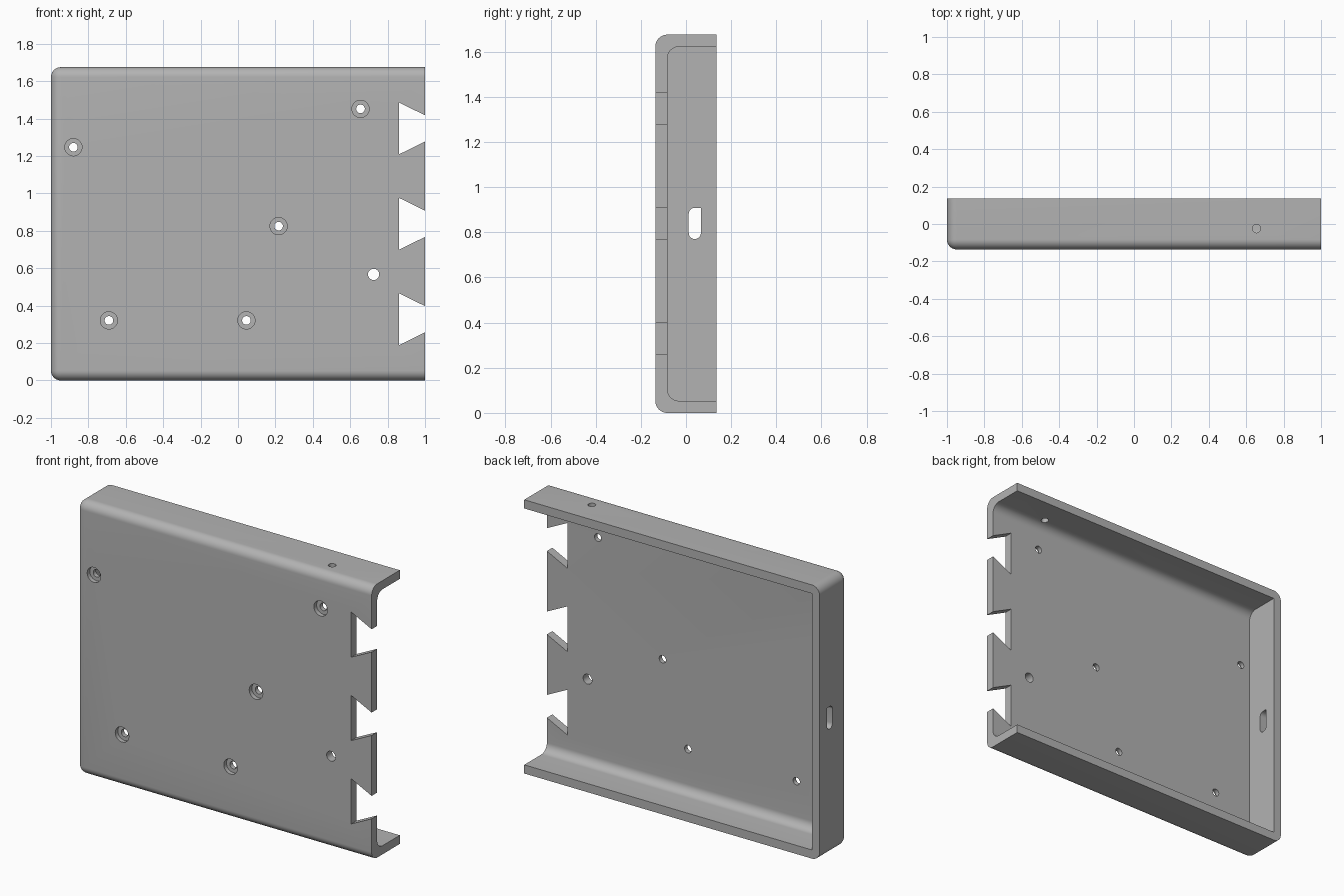
import bpy, bmesh
from math import pi, sin, cos, radians
from mathutils import Vector

cube = bpy.data.objects.get("Cube")
if cube:
    bpy.data.objects.remove(cube, do_unlink=True)

HEIGHT, DEPTH, WALL, R = 1.675, 0.272, 0.053, 0.053
FRONT, BACK = -DEPTH / 2, DEPTH / 2

grey = bpy.data.materials.new("plain grey")
grey.use_nodes = True
colour = (0.45, 0.45, 0.45, 1)
grey.diffuse_color = colour
grey.node_tree.nodes["Principled BSDF"].inputs["Base Color"].default_value = colour


def make_object(name, bm):
    bmesh.ops.recalc_face_normals(bm, faces=bm.faces)
    mesh = bpy.data.meshes.new(name)
    bm.to_mesh(mesh)
    bm.free()
    mesh.materials.append(grey)
    obj = bpy.data.objects.new(name, mesh)
    bpy.context.collection.objects.link(obj)
    return obj


def prism(name, points, direction):
    """Extrude a closed outline of 3D points along a direction."""
    bm = bmesh.new()
    face = bm.faces.new([bm.verts.new(p) for p in points])
    moved = bmesh.ops.extrude_face_region(bm, geom=[face])["geom"]
    verts = [v for v in moved if isinstance(v, bmesh.types.BMVert)]
    bmesh.ops.translate(bm, verts=verts, vec=direction)
    return make_object(name, bm)


def arc(cx, cy, r, start, end, steps=10):
    angles = [radians(start + (end - start) * i / steps) for i in range(steps + 1)]
    return [(cx + r * cos(a), cy + r * sin(a)) for a in angles]


def drill(name, x, z, r, y0, y1):
    ring = arc(x, z, r, 0, 360, 40)[:-1]
    return prism(name, [(px, y0, pz) for px, pz in ring], (0, y1 - y0, 0))


# Outer shell: block rounded on every edge except the rear rim and the open end
bm = bmesh.new()
bmesh.ops.create_cube(bm, size=1)
for v in bm.verts:
    v.co = Vector((v.co.x * 2, v.co.y * DEPTH, (v.co.z + 0.5) * HEIGHT))
rounded = [e for e in bm.edges
           if not all(v.co.x > 0.9 for v in e.verts)
           and not all(v.co.y > 0 for v in e.verts)]
bmesh.ops.bevel(bm, geom=rounded, offset=R, segments=10, profile=0.5, affect='EDGES')
tray = make_object("tray_shell", bm)

cutters = []

# Cavity: filleted channel running out through the open end
top = HEIGHT - WALL
inner = FRONT + WALL
profile = ([(BACK + 0.1, WALL)] + arc(inner + R, WALL + R, R, 270, 180)
           + arc(inner + R, top - R, R, 180, 90) + [(BACK + 0.1, top)])
cutters.append(prism("cavity_cutter", [(-1 + WALL, y, z) for y, z in profile], (2.2, 0, 0)))

# Dovetail notches along the open edge of the plate
for i in range(3):
    z = HEIGHT / 2 + (i - 1) * 0.51
    slope = (0.138 - 0.07) / 0.138
    outer = 0.07 - 0.02 * slope
    shape = [(0.862, -0.138), (1.02, -outer), (1.02, outer), (0.862, 0.138)]
    cutters.append(prism("notch_cutter", [(x, FRONT - 0.02, z + dz) for x, dz in shape],
                         (0, WALL + 0.03, 0)))

# Counterbored screw holes and one plain hole in the plate
for x, z in [(-0.88, 1.247), (0.655, 1.452), (0.217, 0.825), (-0.69, 0.321), (0.045, 0.321)]:
    cutters.append(drill("screw_cutter", x, z, 0.023, FRONT - 0.02, inner + 0.02))
    cutters.append(drill("recess_cutter", x, z, 0.046, FRONT - 0.02, FRONT + 0.026))
cutters.append(drill("plain_hole_cutter", 0.725, 0.567, 0.03, FRONT - 0.02, inner + 0.02))

# Small hole through the top flange
ring = arc(0.655, -0.025, 0.022, 0, 360, 32)[:-1]
cutters.append(prism("flange_hole_cutter", [(x, y, top - 0.02) for x, y in ring], (0, 0, 0.1)))

# Cable slot in the closed end wall
sy, sr = 0.039, 0.027
slot = (arc(sy, 0.77 + sr, sr, 180, 360) + [(sy + sr, 0.908)]
        + arc(sy, 0.908 - sr, sr, 90, 180))
cutters.append(prism("slot_cutter", [(-1.02, y, z) for y, z in slot], (0.1, 0, 0)))

# Cut everything from the shell
bpy.context.view_layer.objects.active = tray
tray.select_set(True)
for cutter in cutters:
    cutter.hide_render = True
    mod = tray.modifiers.new(cutter.name, 'BOOLEAN')
    mod.operation = 'DIFFERENCE'
    mod.solver = 'EXACT'
    mod.object = cutter
    bpy.ops.object.modifier_apply(modifier=mod.name)
for cutter in cutters:
    bpy.data.objects.remove(cutter, do_unlink=True)

for obj in bpy.context.selected_objects:
    obj.select_set(False)
tray.select_set(True)
bpy.ops.object.shade_smooth_by_angle(angle=radians(30))
